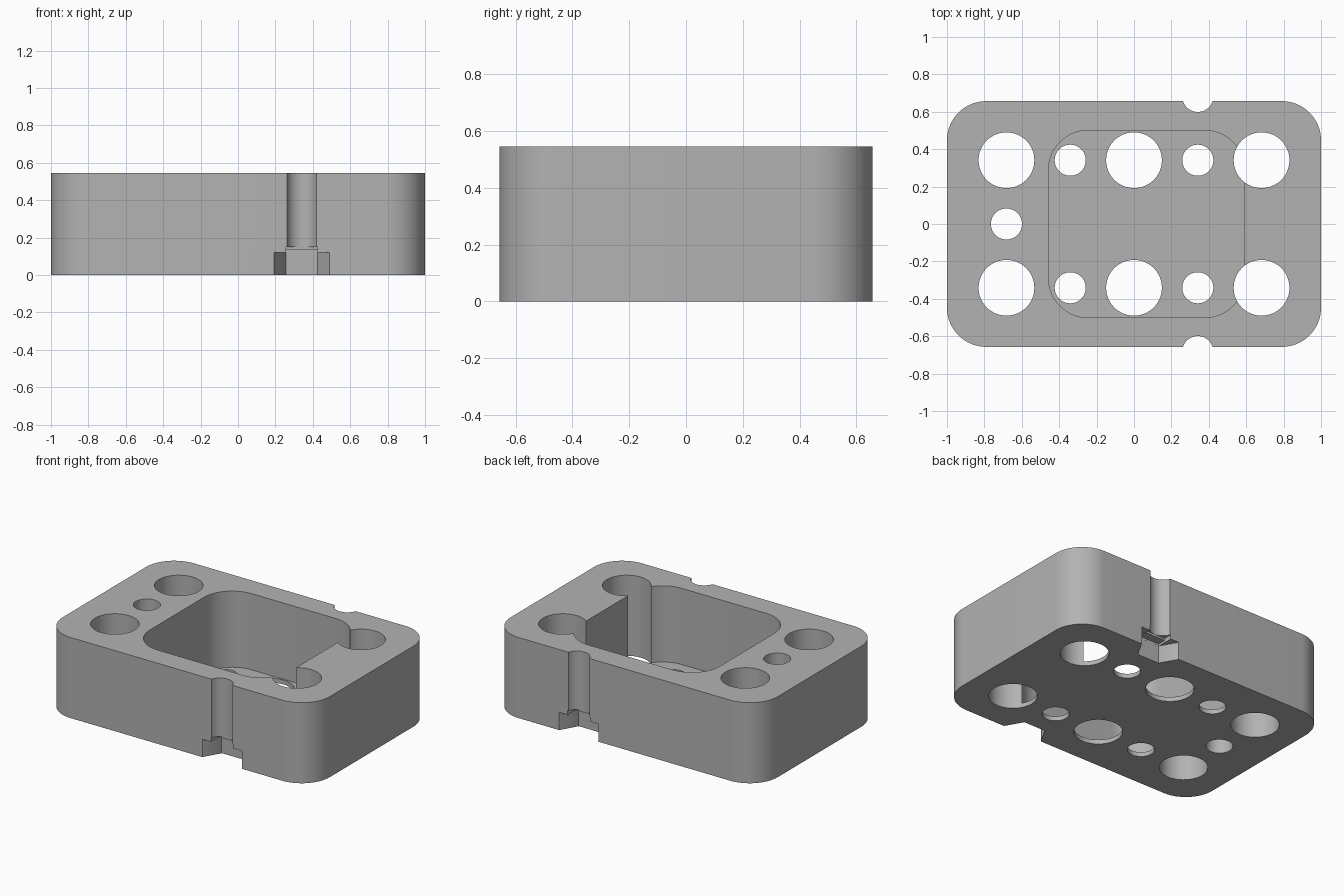
import bpy, bmesh, math

if "Cube" in bpy.data.objects:
    bpy.data.objects.remove(bpy.data.objects["Cube"], do_unlink=True)

HALF_X, HALF_Y, HEIGHT = 1.0, 0.657, 0.545
PITCH, BIG_R, SMALL_R = 0.341, 0.149, 0.083
FLOOR = 0.03

grey = bpy.data.materials.new("plain grey")
grey.use_nodes = True
grey.diffuse_color = (0.45, 0.45, 0.45, 1)
grey.node_tree.nodes["Principled BSDF"].inputs["Base Color"].default_value = (0.45, 0.45, 0.45, 1)


def prism(name, outline, z0, z1):
    """Extrude a flat outline from z0 to z1."""
    bm = bmesh.new()
    base = bm.faces.new([bm.verts.new((x, y, z0)) for x, y in outline])
    top = bmesh.ops.extrude_face_region(bm, geom=[base])["geom"]
    bmesh.ops.translate(bm, vec=(0, 0, z1 - z0),
                        verts=[v for v in top if isinstance(v, bmesh.types.BMVert)])
    bmesh.ops.recalc_face_normals(bm, faces=bm.faces)
    mesh = bpy.data.meshes.new(name)
    bm.to_mesh(mesh)
    bm.free()
    mesh.materials.append(grey)
    obj = bpy.data.objects.new(name, mesh)
    bpy.context.collection.objects.link(obj)
    return obj


def circle(cx, cy, r, n=64):
    return [(cx + r * math.cos(math.tau * i / n), cy + r * math.sin(math.tau * i / n))
            for i in range(n)]


def rounded(x0, x1, y0, y1, r, n=16):
    corners = [(x1 - r, y1 - r), (x0 + r, y1 - r), (x0 + r, y0 + r), (x1 - r, y0 + r)]
    return [(cx + r * math.cos((q + i / n) * math.pi / 2),
             cy + r * math.sin((q + i / n) * math.pi / 2))
            for q, (cx, cy) in enumerate(corners) for i in range(n + 1)]


def box(cx, cy, hx, hy):
    return [(cx - hx, cy - hy), (cx + hx, cy - hy), (cx + hx, cy + hy), (cx - hx, cy + hy)]


def cut(target, outline, z0, z1):
    cutter = prism("cutter", outline, z0, z1)
    cutter.hide_render = True
    mod = target.modifiers.new("cut", "BOOLEAN")
    mod.operation, mod.solver, mod.object = "DIFFERENCE", "EXACT", cutter
    bpy.context.view_layer.objects.active = target
    bpy.ops.object.modifier_apply(modifier=mod.name)
    bpy.data.objects.remove(cutter, do_unlink=True)


# Rounded block with an open pocket above a thin floor
block = prism("block", rounded(-HALF_X, HALF_X, -HALF_Y, HALF_Y, 0.21), 0, HEIGHT)
cut(block, rounded(-0.457, 0.59, -0.5, 0.5, 0.21), FLOOR, 1)

# Through holes on a regular pitch
for side in (-1, 1):
    for col in (-2, 0, 2):
        cut(block, circle(col * PITCH, side * PITCH, BIG_R), -1, 1)
    for col in (-1, 1):
        cut(block, circle(col * PITCH, side * PITCH, SMALL_R), -1, 1)
cut(block, circle(-2 * PITCH, 0, SMALL_R), -1, 1)

# Side bolt grooves with stepped hexagonal nut recesses
for side in (-1, 1):
    x, y = PITCH, side * 2 * PITCH
    cut(block, circle(x, y, SMALL_R), -1, 1)
    cut(block, circle(x, y, 0.162, 6), -1, 0.12)
    cut(block, box(x, y, 0.0835, 0.14), -1, 0.135)
    cut(block, box(x, y, 0.0835, 0.0835), -1, 0.149)

bpy.ops.object.select_all(action="DESELECT")
block.select_set(True)
bpy.context.view_layer.objects.active = block
bpy.ops.object.shade_smooth_by_angle(angle=math.radians(30))
